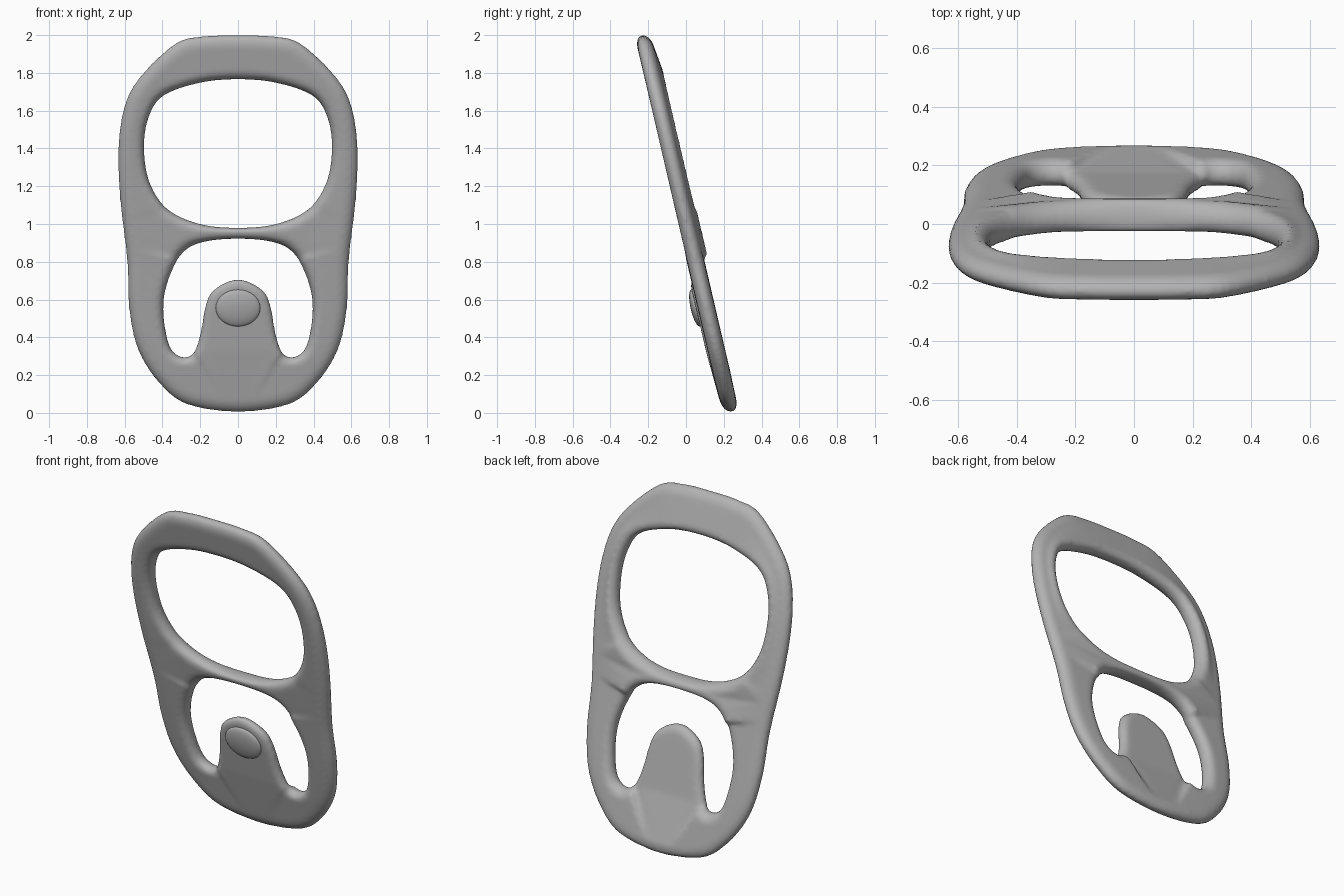
import bpy, bmesh, math
from mathutils import Vector

if "Cube" in bpy.data.objects:
    bpy.data.objects.remove(bpy.data.objects["Cube"])

metal = bpy.data.materials.new("brushed grey metal")
metal.use_nodes = True
metal.diffuse_color = (0.45, 0.45, 0.45, 1)
metal.node_tree.nodes["Principled BSDF"].inputs["Base Color"].default_value = (0.45, 0.45, 0.45, 1)


def plane_y(z):
    """Depth of the leaning middle plane at height z."""
    return 0.005 - 0.233 * (z - 1)


def mirrored_loop(half, steps=6):
    """Mirror a half outline and smooth it into a closed loop."""
    pts = half + [(-x, z) for x, z in reversed(half) if x > 0]
    pts = [Vector(p) for p in pts]
    n, out = len(pts), []
    for i in range(n):
        a, b, c, d = (pts[(i + k) % n] for k in (-1, 0, 1, 2))
        for s in range(steps):
            t = s / steps
            out.append(0.5 * (2 * b + (c - a) * t + (2 * a - 5 * b + 4 * c - d) * t ** 2
                              + (3 * b - a - 3 * c + d) * t ** 3))
    return out


def add_rim(bm, loop, into, section):
    """Sweep a rounded edge along a loop; return its front and back edges."""
    n = len(loop)
    area = sum(loop[i - 1].cross(loop[i]) for i in range(n))
    turn = into * math.copysign(1, area)
    rows = []
    for i, p in enumerate(loop):
        d = (loop[(i + 1) % n] - loop[i - 1]).normalized()
        normal = Vector((-d.y, d.x)) * turn
        inset, half, shift = section(p.x, p.y)
        row = []
        for k in range(9):
            a = math.pi * (k / 8 - 0.5)
            q = p + normal * inset * (1 - math.cos(a))
            row.append(bm.verts.new((q.x, plane_y(q.y) + shift + half * math.sin(a), q.y)))
        rows.append(row)
    for i in range(n):
        for k in range(8):
            bm.faces.new((rows[i - 1][k], rows[i][k], rows[i][k + 1], rows[i - 1][k + 1]))
    return [[bm.edges.get((rows[i - 1][k], rows[i][k])) for i in range(n)] for k in (0, 8)]


def outer_section(x, z):
    return 0.065, 0.045, 0


def upper_section(x, z):
    if z < 1.1:
        return min(0.05, 0.018 + 0.5 * x * x), 0.055, 0.015
    return 0.045, 0.052, 0.01


def lower_section(x, z):
    if z > 0.8:
        return min(0.05, 0.018 + 0.5 * x * x), 0.055, 0.015
    if abs(x) < 0.24 and z > 0.3:          # tongue sits forward and is thinner
        return 0.04, 0.034, -0.022
    return 0.045, 0.048, 0.0


outer = [(0, 2.0), (0.17, 1.995), (0.325, 1.96), (0.51, 1.79), (0.6, 1.63), (0.635, 1.4),
         (0.625, 1.13), (0.588, 0.81), (0.577, 0.55), (0.53, 0.335), (0.42, 0.16),
         (0.27, 0.045), (0, 0.005)]
upper = [(0, 1.765), (0.2, 1.747), (0.4, 1.675), (0.48, 1.54), (0.495, 1.37), (0.463, 1.21),
         (0.37, 1.077), (0.2, 1.0), (0, 0.98)]
lower = [(0, 0.922), (0.18, 0.905), (0.29, 0.85), (0.357, 0.733), (0.392, 0.6), (0.388, 0.47),
         (0.355, 0.34), (0.29, 0.295), (0.235, 0.32), (0.2, 0.42), (0.172, 0.57),
         (0.125, 0.655), (0, 0.708)]

# Tab body: rounded rims joined by front and back skins
bm = bmesh.new()
skins = [[], []]
for half, into, section in ((outer, 1, outer_section), (upper, -1, upper_section),
                            (lower, -1, lower_section)):
    for skin, edges in zip(skins, add_rim(bm, mirrored_loop(half), into, section)):
        skin.extend(edges)
for skin in skins:
    bmesh.ops.triangle_fill(bm, edges=skin, use_beauty=True, normal=(0, 1, 0))
bmesh.ops.recalc_face_normals(bm, faces=bm.faces)
mesh = bpy.data.meshes.new("pull_tab_body")
bm.to_mesh(mesh)
bm.free()
mesh.materials.append(metal)
body = bpy.data.objects.new("pull_tab_body", mesh)
bpy.context.collection.objects.link(body)

# Soften the body into one moulded skin
remesh = body.modifiers.new("even skin", "REMESH")
remesh.mode = "VOXEL"
remesh.voxel_size = 0.012
remesh.use_smooth_shade = True
soften = body.modifiers.new("soften", "SMOOTH")
soften.factor = 0.5
soften.iterations = 5

# Rivet: low oval button lying on the tongue
bpy.ops.mesh.primitive_uv_sphere_add(segments=32, ring_count=16, radius=1)
rivet = bpy.context.object
rivet.name = "rivet"
rivet.scale = (0.118, 0.1, 0.026)
rivet.rotation_euler = (math.radians(90) + math.atan(0.233), 0, 0)
rivet.location = (0, plane_y(0.555) - 0.058, 0.555)
rivet.data.materials.append(metal)
bpy.ops.object.shade_smooth()
